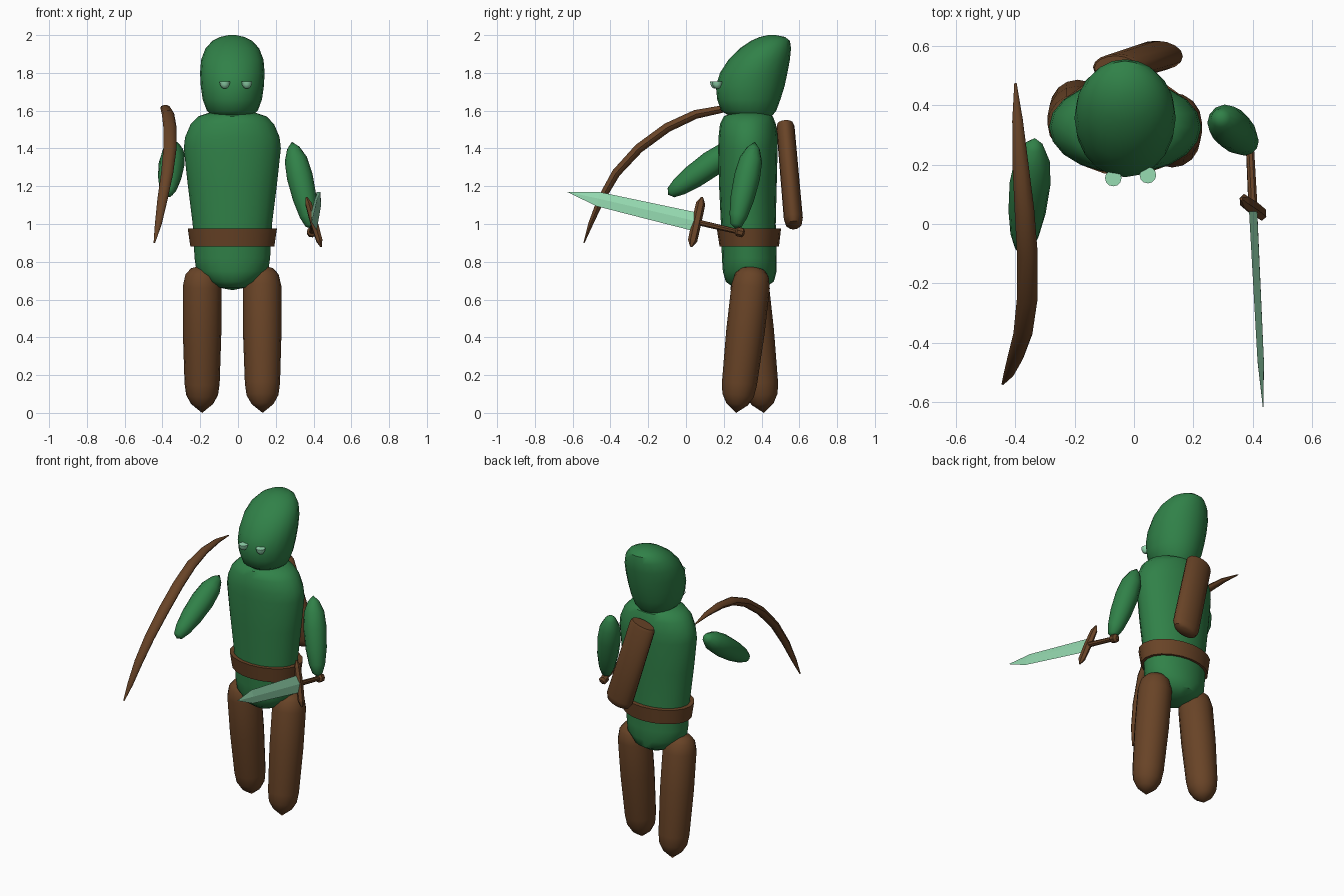
import bpy, bmesh, math
from mathutils import Vector

cube = bpy.data.objects.get("Cube")
if cube:
    bpy.data.objects.remove(cube, do_unlink=True)

X, Y, Z = Vector((1, 0, 0)), Vector((0, 1, 0)), Vector((0, 0, 1))


def material(name, color):
    m = bpy.data.materials.new(name)
    m.use_nodes = True
    m.diffuse_color = (*color, 1)
    m.node_tree.nodes["Principled BSDF"].inputs["Base Color"].default_value = (*color, 1)
    return m


GREEN = material("forest green", (0.03, 0.22, 0.065))
BROWN = material("leather brown", (0.14, 0.057, 0.02))
MINT = material("pale mint", (0.31, 0.72, 0.45))


def loft(name, mat, path, radii, u=X, v=None, sides=16, smooth=40):
    """Skin elliptical rings along a path; v=None keeps rings square to the path."""
    path = [Vector(p) for p in path]
    bm = bmesh.new()
    rings = []
    for i, (p, (a, b)) in enumerate(zip(path, radii)):
        ru, rv = u, v
        if v is None:
            tangent = (path[min(i + 1, len(path) - 1)] - path[max(i - 1, 0)]).normalized()
            ru = (u - tangent * u.dot(tangent)).normalized()
            rv = tangent.cross(ru)
        angles = [2 * math.pi * k / sides for k in range(sides)]
        rings.append([bm.verts.new(p + ru * a * math.cos(t) + rv * b * math.sin(t)) for t in angles])
    for low, high in zip(rings, rings[1:]):
        for k in range(sides):
            j = (k + 1) % sides
            bm.faces.new((low[k], low[j], high[j], high[k]))
    bm.faces.new(rings[0])
    bm.faces.new(rings[-1])
    bmesh.ops.remove_doubles(bm, verts=bm.verts, dist=0.0005)
    bmesh.ops.recalc_face_normals(bm, faces=bm.faces)
    mesh = bpy.data.meshes.new(name)
    bm.to_mesh(mesh)
    bm.free()
    mesh.materials.append(mat)
    ob = bpy.data.objects.new(name, mesh)
    bpy.context.collection.objects.link(ob)
    if smooth:
        bpy.ops.object.select_all(action='DESELECT')
        ob.select_set(True)
        bpy.context.view_layer.objects.active = ob
        bpy.ops.object.shade_smooth_by_angle(angle=math.radians(smooth))
    return ob


def upright(name, mat, rows, sides=20):
    """Level rings from rows of (height, half width, front y, back y)."""
    path = [(-0.03, (f + b) / 2, z) for z, w, f, b in rows]
    return loft(name, mat, path, [(w, (b - f) / 2) for z, w, f, b in rows], X, Y, sides)


def limb(name, mat, start, end, profile, u=X, flat=1.0, sides=12):
    """Straight limb from profile rows of (fraction along, radius)."""
    start, end = Vector(start), Vector(end)
    return loft(name, mat, [start.lerp(end, t) for t, r in profile],
                [(r, r * flat) for t, r in profile], u, None, sides)


# Body
upright("torso", GREEN, [
    (0.65, 0, 0.33, 0.33), (0.665, 0.08, 0.25, 0.42), (0.695, 0.14, 0.21, 0.465),
    (0.75, 0.19, 0.195, 0.48), (0.82, 0.2, 0.19, 0.48), (1.0, 0.21, 0.185, 0.475),
    (1.2, 0.235, 0.175, 0.48), (1.4, 0.257, 0.17, 0.485), (1.46, 0.25, 0.172, 0.485),
    (1.53, 0.22, 0.18, 0.475), (1.57, 0.18, 0.2, 0.46), (1.59, 0.12, 0.25, 0.42)])
upright("belt", BROWN, [(0.88, 0.222, 0.178, 0.492), (0.975, 0.236, 0.163, 0.503)])

# Hooded head leaning back to a crest
upright("head", GREEN, [
    (1.565, 0.1, 0.24, 0.45), (1.6, 0.135, 0.185, 0.478), (1.66, 0.157, 0.165, 0.5),
    (1.73, 0.167, 0.158, 0.522), (1.8, 0.171, 0.18, 0.537), (1.87, 0.165, 0.225, 0.55),
    (1.93, 0.142, 0.285, 0.556), (1.97, 0.105, 0.345, 0.55), (1.99, 0.065, 0.39, 0.525),
    (2.0, 0.02, 0.435, 0.475)])
for side, x, y in (("right", -0.07, 0.155), ("left", 0.047, 0.165)):
    loft(side + "_eye", MINT, [(x, y, z) for z in (1.718, 1.722, 1.737, 1.754)],
         [(r, r) for r in (0.008, 0.016, 0.025, 0.028)], X, Y, 12)

# Legs in mid stride
leg = [(0, 0), (0.02, 0.06), (0.06, 0.088), (0.14, 0.102), (0.45, 0.102), (0.8, 0.093),
       (0.88, 0.084), (0.94, 0.058), (1, 0)]
limb("left_leg", BROWN, (0.127, 0.355, 0.78), (0.13, 0.265, 0), leg, sides=16)
limb("right_leg", BROWN, (-0.19, 0.325, 0.78), (-0.19, 0.412, 0), leg, sides=16)

# Arms
arm = [(0, 0), (0.07, 0.033), (0.2, 0.06), (0.4, 0.069), (0.65, 0.063), (0.85, 0.048),
       (0.96, 0.03), (1, 0)]
limb("left_arm", GREEN, (0.285, 0.365, 1.435), (0.39, 0.262, 0.975), arm)
limb("right_arm", GREEN, (-0.335, 0.29, 1.43), (-0.375, -0.095, 1.155), arm)

# Quiver slung across the back
limb("quiver", BROWN, (-0.06, 0.525, 1.53), (0.09, 0.572, 0.985),
     [(0, 0.076), (0.03, 0.086), (0.92, 0.09), (0.98, 0.075), (1, 0.05)], flat=0.56, sides=16)

# Bow
bow_path = [(-0.4, 0.475, 1.6), (-0.393, 0.35, 1.615), (-0.383, 0.2, 1.61), (-0.37, 0.05, 1.58),
            (-0.36, -0.1, 1.51), (-0.36, -0.25, 1.4), (-0.375, -0.37, 1.27),
            (-0.4, -0.45, 1.13), (-0.422, -0.505, 1.0), (-0.443, -0.54, 0.9)]
widths = (0.004, 0.018, 0.027, 0.033, 0.035, 0.035, 0.032, 0.027, 0.018, 0.004)
loft("bow", BROWN, bow_path, [(w, w * 0.75) for w in widths], sides=10)

# Sword, laid out along its own length and guard directions
pommel, tip = Vector((0.39, 0.285, 0.957)), Vector((0.436, -0.63, 1.17))
length = (tip - pommel).normalized()
across = Vector((0.08, -0.055, -0.27))
across = (across - length * across.dot(length)).normalized()
thin = length.cross(across)
hilt = pommel.lerp(tip, 0.25)
loft("sword_blade", MINT, [hilt, pommel.lerp(tip, 0.82), tip],
     [(0.052, 0.014), (0.04, 0.011), (0, 0)], across, thin, 4, 0)
loft("sword_guard", BROWN, [hilt + across * s for s in (-0.14, -0.105, 0, 0.105, 0.14)],
     [(0.006, 0.005), (0.025, 0.018), (0.026, 0.022), (0.025, 0.018), (0.006, 0.005)],
     length, thin, 6, 0)
loft("sword_grip", BROWN, [pommel, hilt], [(0.014, 0.014), (0.016, 0.016)], across, thin, 8)
loft("sword_pommel", BROWN, [pommel + length * s for s in (-0.025, -0.015, 0.015, 0.025)],
     [(0.012, 0.012), (0.026, 0.026), (0.026, 0.026), (0.012, 0.012)], across, thin, 8, 0)
